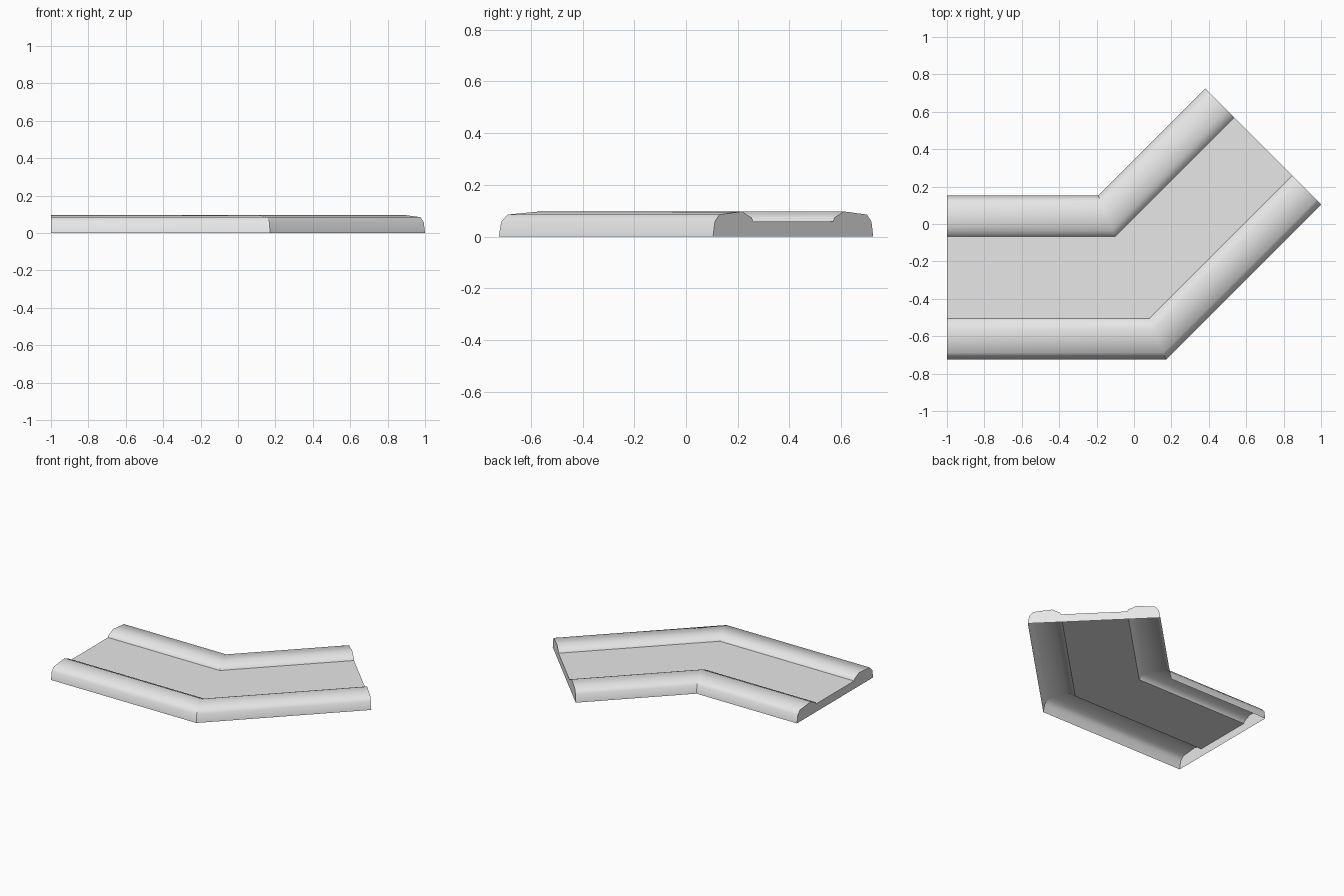
import bpy
import bmesh
from math import sin, cos, tan, pi

cube = bpy.data.objects.get("Cube")
if cube:
    bpy.data.objects.remove(cube, do_unlink=True)

WIDTH = 0.876
BEND_X = 0.1716          # outer corner of the bend
OUTER_Y = -0.724
LEG = BEND_X + 1.0       # both legs are equally long
TURN = pi / 4

grey = bpy.data.materials.new("light grey")
grey.use_nodes = True
colour = (0.8, 0.8, 0.8, 1)
grey.diffuse_color = colour
grey.node_tree.nodes["Principled BSDF"].inputs["Base Color"].default_value = colour

# Cross-section of one curb: distance from the outside edge, height
curb = [(0, 0), (0.01, 0.058), (0.035, 0.085), (0.16, 0.097),
        (0.186, 0.084), (0.212, 0.073), (0.219, 0.058)]
far_curb = [(WIDTH - t, z) for t, z in reversed(curb)]
floor = [curb[-1], far_curb[0]]


def place(station, t, z):
    """Point of the section at the start, the mitred bend or the end."""
    if station == 0:
        return (-1, OUTER_Y + t, z)
    if station == 1:
        return (BEND_X - t * tan(TURN / 2), OUTER_Y + t, z)
    return (BEND_X + LEG * cos(TURN) - t * sin(TURN),
            OUTER_Y + LEG * sin(TURN) + t * cos(TURN), z)


def finish(name, bm):
    mesh = bpy.data.meshes.new(name)
    bm.to_mesh(mesh)
    bm.free()
    mesh.materials.append(grey)
    obj = bpy.data.objects.new(name, mesh)
    bpy.context.collection.objects.link(obj)


def sweep(name, section):
    bm = bmesh.new()
    rows = [[bm.verts.new(place(s, t, z)) for t, z in section] for s in range(3)]
    for a, b in zip(rows, rows[1:]):
        for i in range(len(section) - 1):
            bm.faces.new((a[i], b[i], b[i + 1], a[i + 1])).smooth = True
    # Crisp mitre at the bend
    for v, w in zip(rows[1], rows[1][1:]):
        bm.edges.get((v, w)).smooth = False
    finish(name, bm)


def end_cap(name, station):
    bm = bmesh.new()
    verts = [bm.verts.new(place(station, t, z)) for t, z in curb + far_curb]
    bm.faces.new(verts if station == 0 else verts[::-1])
    finish(name, bm)


# Open-bottomed shell: two curbs, the channel floor and both ends
sweep("outer_curb", curb)
sweep("inner_curb", far_curb)
sweep("channel_floor", floor)
end_cap("straight_end_cap", 0)
end_cap("angled_end_cap", 2)
